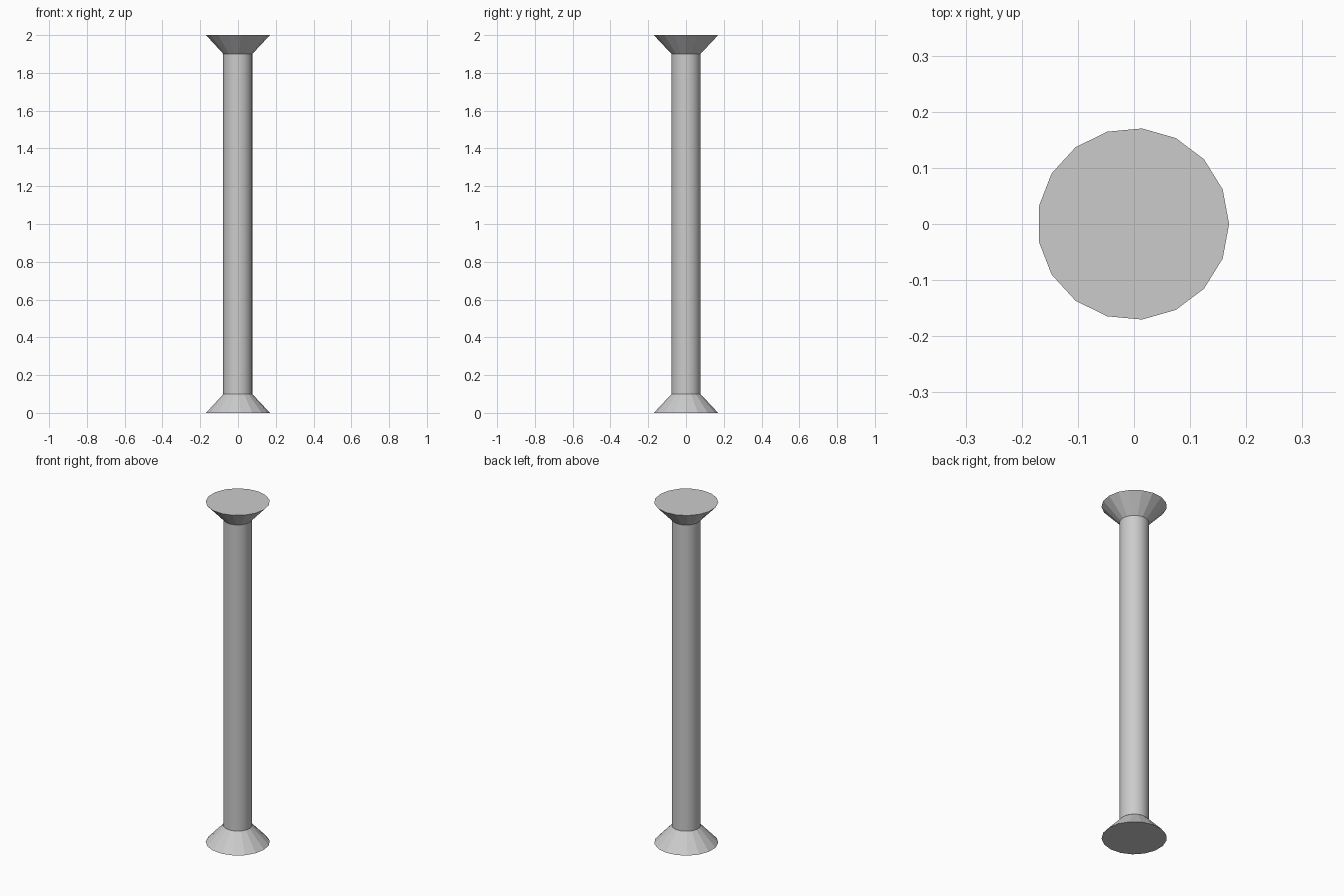
import bpy

if "Cube" in bpy.data.objects:
    bpy.data.objects.remove(bpy.data.objects["Cube"])

SIDES = 17            # low-poly flared ends
FLARE_R, SHAFT_R = 0.171, 0.077
FLARE_H, HEIGHT = 0.1, 2.0
CX = -0.0015          # centres the odd-sided outline on x = 0


def flare(name, z, r_bottom, r_top):
    """Flat-shaded cone frustum with a vertex on +x."""
    bpy.ops.mesh.primitive_cone_add(vertices=SIDES, radius1=r_bottom, radius2=r_top,
                                    depth=FLARE_H, location=(CX, 0, z))
    ob = bpy.context.object
    ob.name = name
    # the primitive starts at +y, so turn its first vertex to +x
    ob.rotation_euler.z = -1.5707963
    return ob


# Flared foot and head
flare("base_flare", FLARE_H / 2, FLARE_R, SHAFT_R)
flare("top_flare", HEIGHT - FLARE_H / 2, SHAFT_R, FLARE_R)

# Smooth round shaft
bpy.ops.mesh.primitive_cylinder_add(vertices=32, radius=SHAFT_R,
                                    depth=HEIGHT - 2 * FLARE_H, location=(CX, 0, HEIGHT / 2))
bpy.context.object.name = "shaft"
bpy.ops.object.shade_smooth_by_angle()
